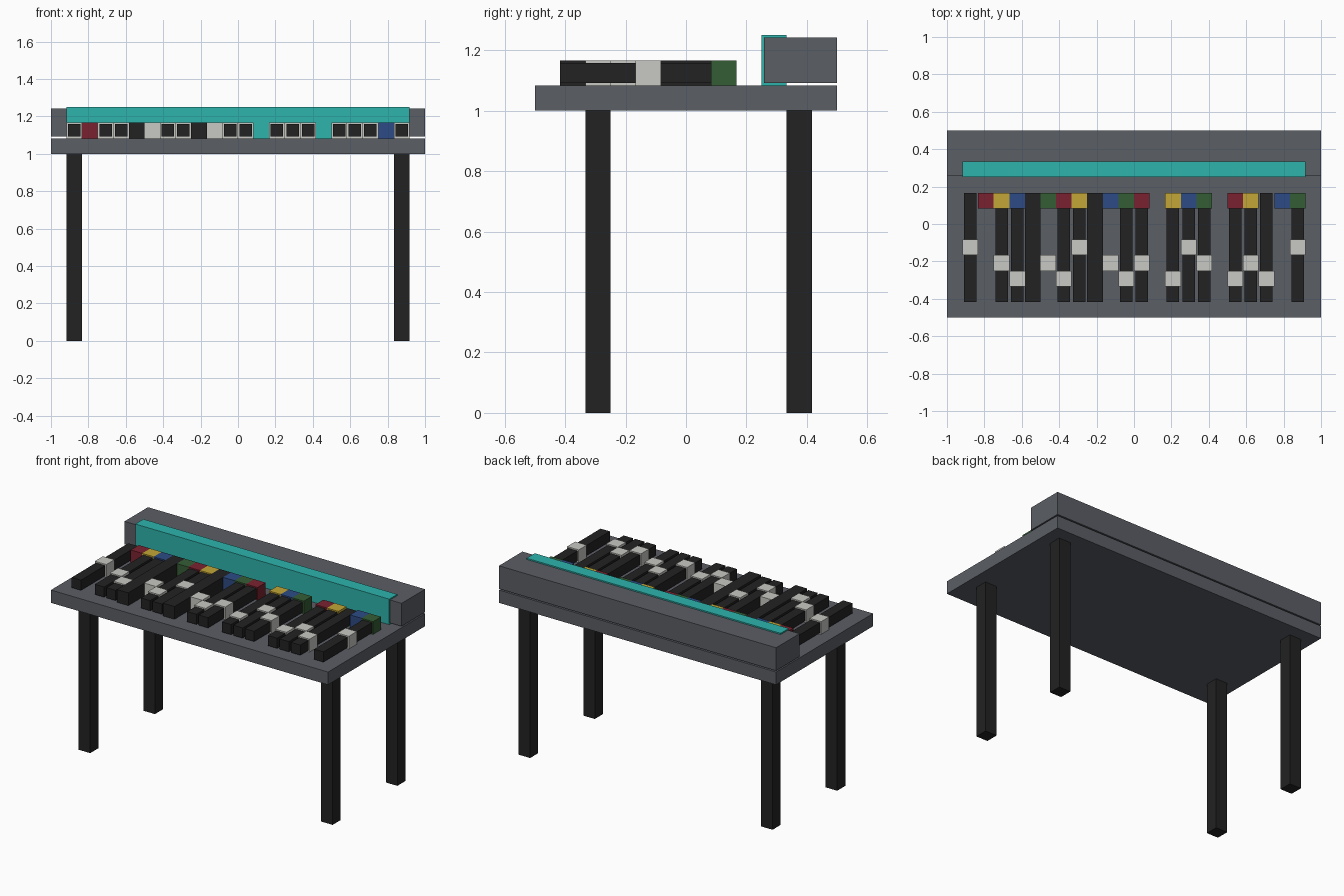
import bpy
import bmesh

if "Cube" in bpy.data.objects:
    bpy.data.objects.remove(bpy.data.objects["Cube"])

U = 1 / 12  # base grid size of the model


def material(name, rgb):
    m = bpy.data.materials.new(name)
    lin = [(c / 255 / 12.92) if c <= 10 else ((c / 255 + 0.055) / 1.055) ** 2.4 for c in rgb]
    m.diffuse_color = (*lin, 1)
    m.use_nodes = True
    m.node_tree.nodes["Principled BSDF"].inputs["Base Color"].default_value = m.diffuse_color
    return m


GREY = material("slate grey", (91, 94, 101))
BLACK = material("black", (34, 34, 34))
TEAL = material("teal", (45, 180, 172))
WHITE = material("off white", (200, 200, 195))
RED = material("dark red", (122, 34, 48))
YELLOW = material("mustard yellow", (194, 166, 54))
BLUE = material("blue", (45, 75, 133))
GREEN = material("green", (53, 93, 53))


def box(name, mat, x0, x1, y0, y1, z0, z1):
    bm = bmesh.new()
    bmesh.ops.create_cube(bm, size=1)
    for v in bm.verts:
        v.co = (x1 if v.co.x > 0 else x0, y1 if v.co.y > 0 else y0, z1 if v.co.z > 0 else z0)
    me = bpy.data.meshes.new(name)
    bm.to_mesh(me)
    bm.free()
    me.materials.append(mat)
    ob = bpy.data.objects.new(name, me)
    bpy.context.collection.objects.link(ob)
    return ob


# table top and four legs
box("table_top", GREY, -1, 1, -0.5, 0.5, 1, 1 + U)
for x in (-11 * U, 10 * U):
    box("front_leg", BLACK, x, x + U, -4 * U, -3 * U, 0, 1)
    box("back_leg", BLACK, x, x + U, 4 * U, 5 * U, 0, 1)

# rear housing, slightly raised, with the teal display set in its front
G = U / 10
box("rear_housing", GREY, -1, 1, 3 * U + G, 0.5, 1 + U + G, 1 + 3 * U - G)
box("display_panel", TEAL, -11 * U, 11 * U, 3 * U, 4 * U, 1 + U, 1 + 3 * U)

# channels, left to right: (button colour, slider cap start in grid units, track type)
N, W = "narrow", "wide"
channels = [
    (None, -2, N), (RED, None, None), (YELLOW, -3, N), (BLUE, -4, N), (None, None, W),
    (GREEN, -3, None), (RED, -4, N), (YELLOW, -2, N), (None, None, W), (BLUE, -3, None),
    (GREEN, -4, N), (RED, -3, N), (None, None, None), (YELLOW, -4, N), (BLUE, -2, N),
    (GREEN, -3, N), (None, None, None), (RED, -4, N), (YELLOW, -3, N), (None, -4, N),
    (BLUE, None, None), (GREEN, -2, N),
]
Z0, Z1 = 1 + U, 1 + 2 * U
for i, (colour, cap, track) in enumerate(channels):
    x0 = (i - 11) * U
    x1 = x0 + U
    if track:
        g = G if track == N else 0
        back = 2 * U - (G if colour else 0)
        box("slider_track", BLACK, x0 + g, x1 - g, -5 * U, back, Z0 + g, Z1 - g)
    if colour:
        box("channel_button", colour, x0, x1, U, 2 * U, Z0, Z1)
    if cap is not None:
        box("slider_cap", WHITE, x0, x1, cap * U, (cap + 1) * U, Z0, Z1)
